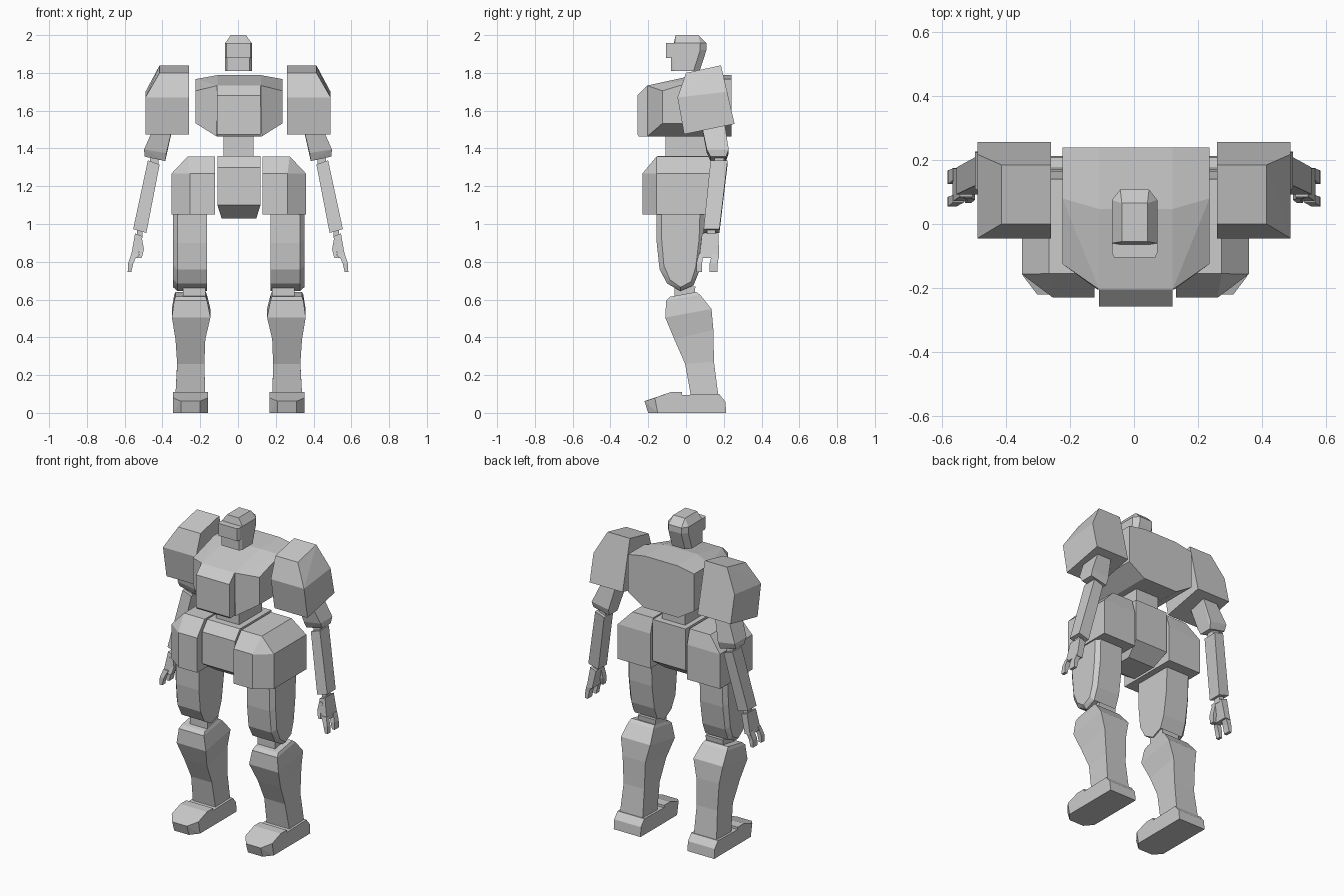
import bpy, bmesh, math


def finish(name, bm, mirror, cx):
    """Turn a bmesh into a flat-shaded object, optionally mirrored left/right."""
    bmesh.ops.recalc_face_normals(bm, faces=bm.faces)
    me = bpy.data.meshes.new(name)
    bm.to_mesh(me)
    bm.free()
    ob = bpy.data.objects.new(name, me)
    bpy.context.collection.objects.link(ob)
    ob.location.x = cx
    if mirror:
        m = ob.modifiers.new("Mirror", 'MIRROR')
        m.use_mirror_merge = False
    return ob


def hull(name, pts, mirror=False, cx=0.0):
    """Faceted convex armour piece wrapped around a few corner points."""
    bm = bmesh.new()
    for p in pts:
        bm.verts.new(p)
    r = bmesh.ops.convex_hull(bm, input=bm.verts)
    loose = [v for v in bm.verts if not v.link_faces]
    bmesh.ops.delete(bm, geom=loose, context='VERTS')
    bmesh.ops.dissolve_limit(bm, angle_limit=math.radians(2),
                             verts=bm.verts, edges=bm.edges)
    return finish(name, bm, mirror, cx)


def loft(name, rings, mirror=False, cx=0.0):
    """Skin a stack of rings with equal point counts and cap the ends."""
    bm = bmesh.new()
    vs = [[bm.verts.new(p) for p in r] for r in rings]
    n = len(rings[0])
    for a, b in zip(vs, vs[1:]):
        for i in range(n):
            j = (i + 1) % n
            bm.faces.new((a[i], a[j], b[j], b[i]))
    bm.faces.new(vs[0])
    bm.faces.new(vs[-1])
    return finish(name, bm, mirror, cx)


def slab(x0, x1, prof):
    """Points of a (y, z) profile placed at two x positions."""
    return [(x, y, z) for x in (x0, x1) for y, z in prof]


def rect(x0, x1, y0, y1, z0, z1=None):
    """Four-point level rectangle; z0 applies at x0 and z1 at x1."""
    z1 = z0 if z1 is None else z1
    return [(x0, y0, z0), (x1, y0, z1), (x1, y1, z1), (x0, y1, z0)]


def sym(pts):
    return [(s * x, y, z) for x, y, z in pts for s in (1, -1)]


# Head: helmet with a projecting visor
hull("head", sym([(.04, -.055, 2), (.04, .065, 2), (.071, -.06, 1.957), (.071, .075, 1.957),
                  (.045, .108, 1.957), (.071, .075, 1.92), (.045, .108, 1.92),
                  (.071, .04, 1.81), (.045, .072, 1.81), (.071, -.065, 1.81),
                  (.06, -.08, 1.81), (.06, -.08, 1.88)]), cx=.002)
hull("visor", sym([(x, y, z) for z in (1.88, 1.957)
                   for x, y in ((.071, -.04), (.071, -.09), (.064, -.105))]), cx=.002)

# Torso: octagonal shell and raised chest plate
hull("torso", sym([(.115, .24, 1.788), (.23, .24, 1.767), (.23, .24, 1.533), (.12, .24, 1.464),
                   (.115, .047, 1.788), (.23, .08, 1.767), (.115, -.205, 1.733),
                   (.23, -.125, 1.705), (.23, -.125, 1.533), (.12, -.205, 1.464)]), cx=.006)
hull("chest_plate", slab(-.115, .115, [(-.18, 1.738), (-.205, 1.733), (-.258, 1.68), (-.258, 1.475),
                                       (-.25, 1.464), (-.18, 1.464)]), cx=.005)
hull("waist", rect(-.08, .08, -.108, .12, 1.34) + rect(-.08, .08, -.108, .12, 1.48), cx=.003)

# Pelvis block and hip armour
hull("pelvis", slab(-.114, .114, [(-.15, 1.36), (-.2, 1.3), (-.2, 1.1), (.16, 1.1), (.16, 1.36)])
     + slab(-.092, .092, [(-.1, 1.03), (.07, 1.03)]), cx=.005)
hull("hip_armour", slab(.127, .27, [(-.155, 1.358), (.14, 1.358)])
     + [(x, y, z) for z in (1.268, 1.05)
        for x, y in ((.127, -.23), (.258, -.23), (.355, -.157), (.355, .165), (.127, .165))],
     True, .004)

# Legs
thigh = [(-.155, 1.1), (-.155, .9), (-.14, .76), (-.1, .685), (-.03, .645),
         (.04, .675), (.07, .75), (.093, .9), (.1, 1.1)]
hull("thigh", slab(.167, .325, thigh)
     + slab(.347, .347, [(-.025 + (y + .025) * .8, z if z > 1 else z + .02) for y, z in thigh]),
     True, .004)
hull("knee_joint", rect(.175, .295, -.06, .04, .58) + rect(.175, .295, -.035, .03, .645)
     + rect(.175, .295, -.06, .05, .67), True, .004)
shin = [(-.085, .615, .055, .64, .175, .335), (-.105, .595, .075, .625, .168, .342),
        (-.11, .505, .135, .55, .15, .354), (-.062, .39, .145, .44, .177, .335),
        (-.005, .26, .148, .27, .182, .326), (.024, .1, .17, .1, .178, .335),
        (.024, .03, .18, .03, .178, .335)]
loft("shin", [[(xi, yf, zf), (xo, yf, zf), (xo, yb, zb), (xi, yb, zb)]
              for yf, zf, yb, zb, xi, xo in shin], True, .004)
hull("heel", slab(.163, .349, [(-.02, 0), (-.02, .095), (.175, .1), (.208, .06), (.213, 0)]),
     True, .004)
hull("toe", [(x, y, z) for x, y, z in
             slab(.163, .349, [(-.02, 0), (-.02, .11), (-.08, .11), (-.165, .08), (-.15, 0)])
             + slab(.205, .307, [(-.22, .062), (-.2, 0)])], True, .004)

# Shoulder armour, leaning backwards
hull("shoulder_armour",
     slab(.26, .26, [(0, 1.8), (.185, 1.84), (.257, 1.53), (-.01, 1.475), (-.045, 1.67)])
     + slab(.415, .415, [(0, 1.8), (.185, 1.84)])
     + slab(.49, .49, [(.257, 1.53), (-.01, 1.475), (-.045, 1.67), (.218, 1.7)]), True)

# Arms
hull("upper_arm", rect(.335, .425, .075, .2, 1.56) + rect(.38, .497, .11, .226, 1.375, 1.395)
     + rect(.385, .495, .13, .212, 1.333, 1.357), True)
hull("elbow_joint", rect(.42, .465, .15, .2, 1.3) + rect(.42, .465, .15, .2, 1.37), True)
hull("forearm", rect(.415, .477, .13, .22, 1.315, 1.337) + rect(.485, .555, .093, .177, .953, .973),
     True)
hull("wrist", rect(.505, .535, .11, .155, .925) + rect(.505, .535, .11, .155, .98), True)

# Hands: palm, two finger groups and a thumb
hull("palm", rect(.505, .545, .085, .172, .935, .95) + rect(.53, .568, .07, .175, .82), True)
for label, y0, y1 in (("front", .055, .085), ("back", .125, .168)):
    loft(label + "_fingers", [rect(.532, .566, y0 + .012, y1 + .006, .84),
                              rect(.555, .582, y0, y1, .79),
                              rect(.565, .584, y0, y1, .745)], True)
loft("thumb", [rect(.508, .535, .08, .115, .92), rect(.498, .52, .075, .11, .865),
               rect(.51, .528, .065, .095, .82)], True)
